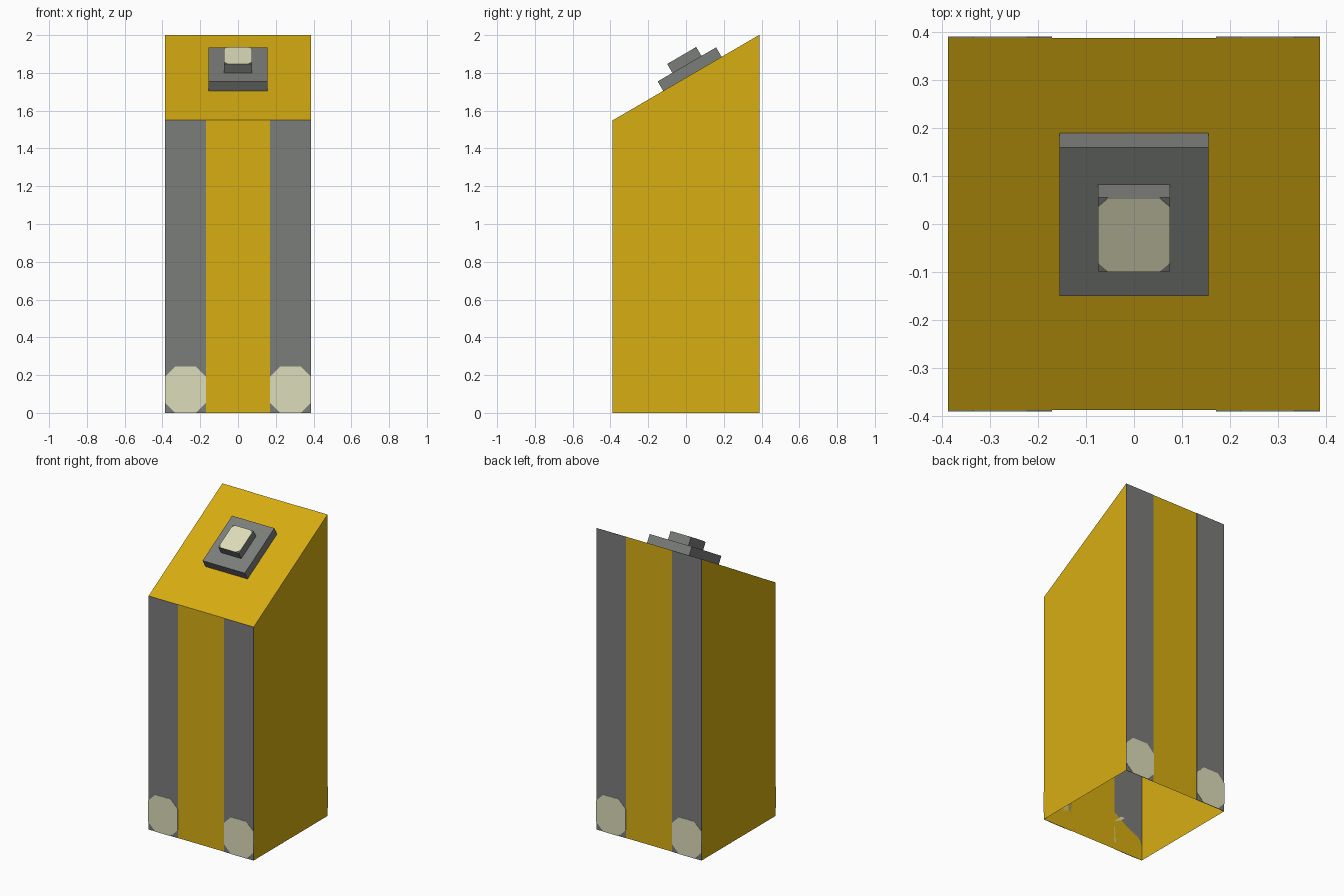
import bpy, bmesh, math
from mathutils import Matrix

if "Cube" in bpy.data.objects:
    bpy.data.objects.remove(bpy.data.objects["Cube"])

W = 0.386            # half width and half depth of the body
Z_FRONT, Z_BACK = 1.55, 2.0
SLOPE = math.atan2(Z_BACK - Z_FRONT, 2 * W)


def material(name, rgb):
    m = bpy.data.materials.new(name)
    m.diffuse_color = (*rgb, 1)
    m.use_nodes = True
    m.node_tree.nodes["Principled BSDF"].inputs["Base Color"].default_value = m.diffuse_color
    return m


YELLOW = material("yellow", (0.68, 0.42, 0.006))
GREY = material("grey", (0.198, 0.205, 0.195))
CREAM = material("cream", (0.72, 0.72, 0.49))


def add_object(name, bm, mat, matrix=Matrix()):
    mesh = bpy.data.meshes.new(name)
    bm.to_mesh(mesh)
    bm.free()
    mesh.materials.append(mat)
    ob = bpy.data.objects.new(name, mesh)
    ob.matrix_world = matrix
    bpy.context.collection.objects.link(ob)
    return ob


def prism(name, outline, depth, mat, matrix=Matrix(), drop=None):
    """Extrude an xy outline along z; optionally drop faces facing one way."""
    bm = bmesh.new()
    face = bm.faces.new([bm.verts.new((x, y, 0)) for x, y in outline])
    new = bmesh.ops.extrude_face_region(bm, geom=[face])["geom"]
    bmesh.ops.translate(bm, vec=(0, 0, depth),
                        verts=[v for v in new if isinstance(v, bmesh.types.BMVert)])
    bmesh.ops.recalc_face_normals(bm, faces=bm.faces[:])
    if drop:
        gone = [f for f in bm.faces if drop(f.normal)]
        bmesh.ops.delete(bm, geom=gone, context='FACES')
    return add_object(name, bm, mat, matrix)


def rect(x0, x1, y0, y1):
    return [(x0, y0), (x1, y0), (x1, y1), (x0, y1)]


def octagon(x0, x1, y0, y1, c):
    return [(x0 + c, y0), (x1 - c, y0), (x1, y0 + c), (x1, y1 - c),
            (x1 - c, y1), (x0 + c, y1), (x0, y1 - c), (x0, y0 + c)]


# Body: slanted side profile extruded across x, open underneath
side = Matrix(((0, 0, 1, -W), (1, 0, 0, 0), (0, 1, 0, 0), (0, 0, 0, 1)))
prism("body", [(-W, 0), (W, 0), (W, Z_BACK), (-W, Z_FRONT)], 2 * W, YELLOW, side,
      drop=lambda n: n.y < -0.99)

# Thin stripes with pale lamps at the foot, on front and back
for end, top, turn in (("front", Z_FRONT, 0), ("back", Z_BACK, math.pi)):
    wall = (Matrix.Rotation(turn, 4, 'Z') @ Matrix.Translation((0, -W, 0))
            @ Matrix.Rotation(math.pi / 2, 4, 'X'))
    for label, x0, x1 in (("a", -W, -0.17), ("b", 0.17, W)):
        prism(f"{end}_stripe_{label}", rect(x0, x1, 0, top), 0.002, GREY, wall)
        prism(f"{end}_lamp_{label}", octagon(x0, x1, 0, 0.245, 0.052), 0.004, CREAM, wall)

# Stepped button block on the sloping top
slope = (Matrix.Translation((0, 0.034, Z_FRONT + (W + 0.034) * math.tan(SLOPE)))
         @ Matrix.Rotation(SLOPE, 4, 'X'))
for name, hx, hy, z, h in (("button_base", 0.155, 0.179, 0, 0.058),
                           ("button", 0.075, 0.089, 0.058, 0.053)):
    prism(name, rect(-hx, hx, -hy, hy), h, GREY,
          slope @ Matrix.Translation((0, 0, z)), drop=lambda n: n.z < -0.9)

# Pale cap on the button
prism("button_cap", octagon(-0.075, 0.075, -0.089, 0.089, 0.022), 0.002, CREAM,
      slope @ Matrix.Translation((0, 0, 0.111)))
